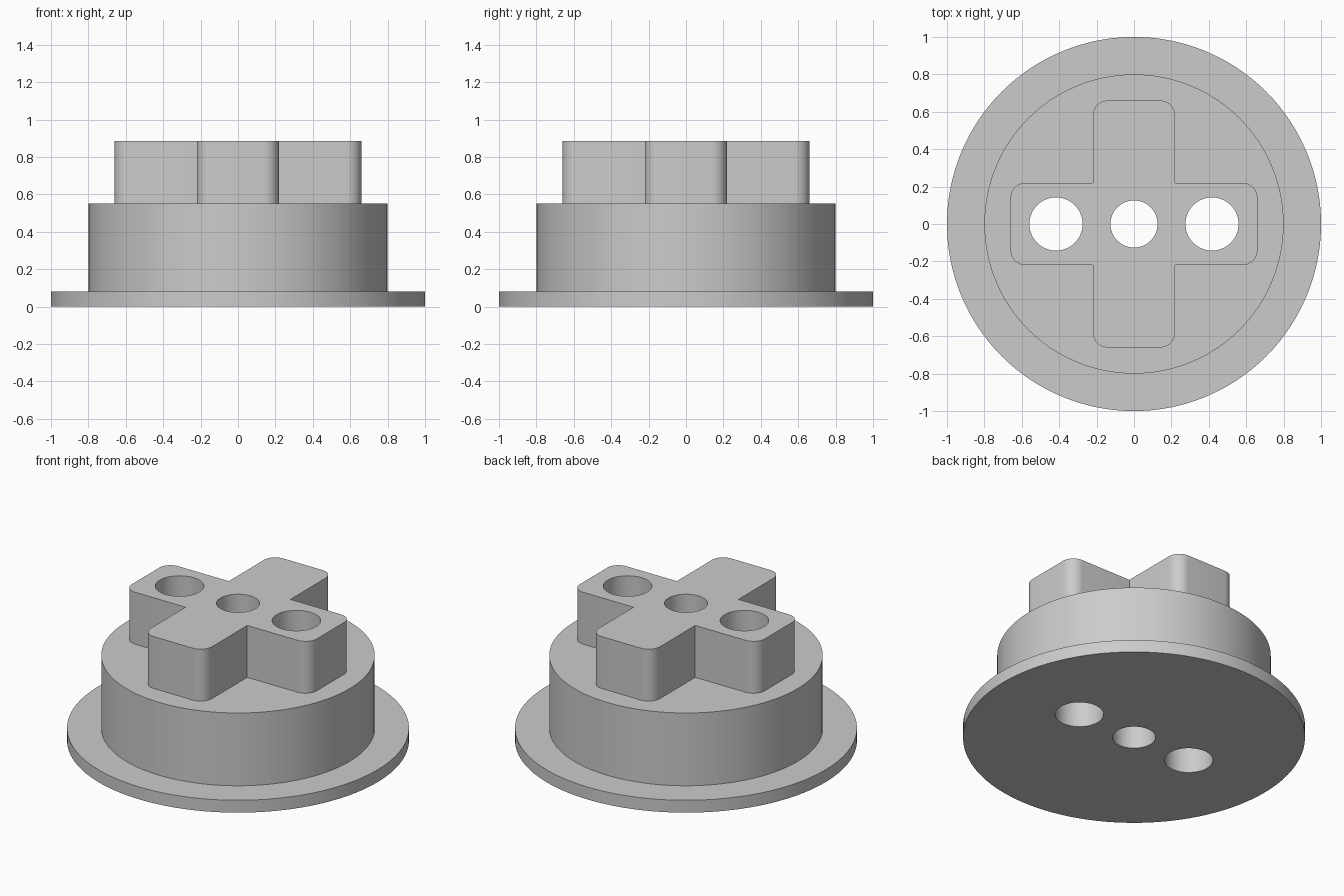
import bpy
import bmesh
import math

old = bpy.data.objects.get("Cube")
if old:
    bpy.data.objects.remove(old, do_unlink=True)

FLANGE_TOP, DRUM_TOP, CROSS_TOP = 0.08, 0.55, 0.885
ARM_LENGTH, ARM_HALF_WIDTH, CORNER = 0.66, 0.22, 0.08

grey = bpy.data.materials.new("plain grey")
grey.use_nodes = True
colour = (0.6, 0.6, 0.6, 1)
grey.diffuse_color = colour
grey.node_tree.nodes["Principled BSDF"].inputs["Base Color"].default_value = colour


def finish(name, bm):
    bmesh.ops.recalc_face_normals(bm, faces=bm.faces)
    mesh = bpy.data.meshes.new(name)
    bm.to_mesh(mesh)
    bm.free()
    mesh.materials.append(grey)
    obj = bpy.data.objects.new(name, mesh)
    bpy.context.collection.objects.link(obj)
    return obj


def circle(radius, x=0, sides=96):
    turn = math.tau / sides
    return [(x + radius * math.cos(i * turn), radius * math.sin(i * turn))
            for i in range(sides)]


def prism(name, outline, bottom, top):
    """Extrude a closed outline straight up."""
    bm = bmesh.new()
    base = bm.faces.new([bm.verts.new((x, y, bottom)) for x, y in outline])
    raised = bmesh.ops.extrude_face_region(bm, geom=[base], use_keep_orig=True)
    verts = [v for v in raised["geom"] if isinstance(v, bmesh.types.BMVert)]
    bmesh.ops.translate(bm, verts=verts, vec=(0, 0, top - bottom))
    return finish(name, bm)


def stepped_body(name):
    """Flange and drum as one closed stack of rings."""
    bm = bmesh.new()
    rings = []
    for radius, z in ((1, 0), (1, FLANGE_TOP), (0.8, FLANGE_TOP), (0.8, DRUM_TOP)):
        rings.append([bm.verts.new((x, y, z)) for x, y in circle(radius, sides=128)])
    for low, high in zip(rings, rings[1:]):
        for i in range(len(low)):
            bm.faces.new((low[i - 1], low[i], high[i], high[i - 1]))
    bm.faces.new(rings[0])
    bm.faces.new(rings[-1])
    return finish(name, bm)


def cross_outline():
    """Four arms with rounded outer corners and sharp inner corners."""
    points = []
    steps = 10
    for arm in range(4):
        c, s = math.cos(arm * math.pi / 2), math.sin(arm * math.pi / 2)
        local = []
        for side in (-1, 1):
            start = -math.pi / 2 if side < 0 else 0
            for i in range(steps + 1):
                a = start + i * math.pi / 2 / steps
                local.append((ARM_LENGTH - CORNER + CORNER * math.cos(a),
                              side * (ARM_HALF_WIDTH - CORNER) + CORNER * math.sin(a)))
        local.append((ARM_HALF_WIDTH, ARM_HALF_WIDTH))
        points += [(x * c - y * s, x * s + y * c) for x, y in local]
    return points


def combine(target, other, operation):
    mod = target.modifiers.new(operation.lower(), "BOOLEAN")
    mod.operation = operation
    mod.solver = "EXACT"
    mod.object = other
    bpy.context.view_layer.objects.active = target
    bpy.ops.object.modifier_apply(modifier=mod.name)
    bpy.data.objects.remove(other, do_unlink=True)


# Flanged drum with the cross joined on top
body = stepped_body("flanged_cross_hub")
combine(body, prism("cross", cross_outline(), DRUM_TOP - 0.2, CROSS_TOP), "UNION")

# Through holes: small centre hole and one in each side arm
for x, radius in ((-0.417, 0.142), (0, 0.126), (0.417, 0.142)):
    combine(body, prism("hole_cutter", circle(radius, x, 64), -0.1, 1), "DIFFERENCE")

bpy.ops.object.select_all(action="DESELECT")
body.select_set(True)
bpy.context.view_layer.objects.active = body
bpy.ops.object.shade_smooth_by_angle(angle=math.radians(30))
